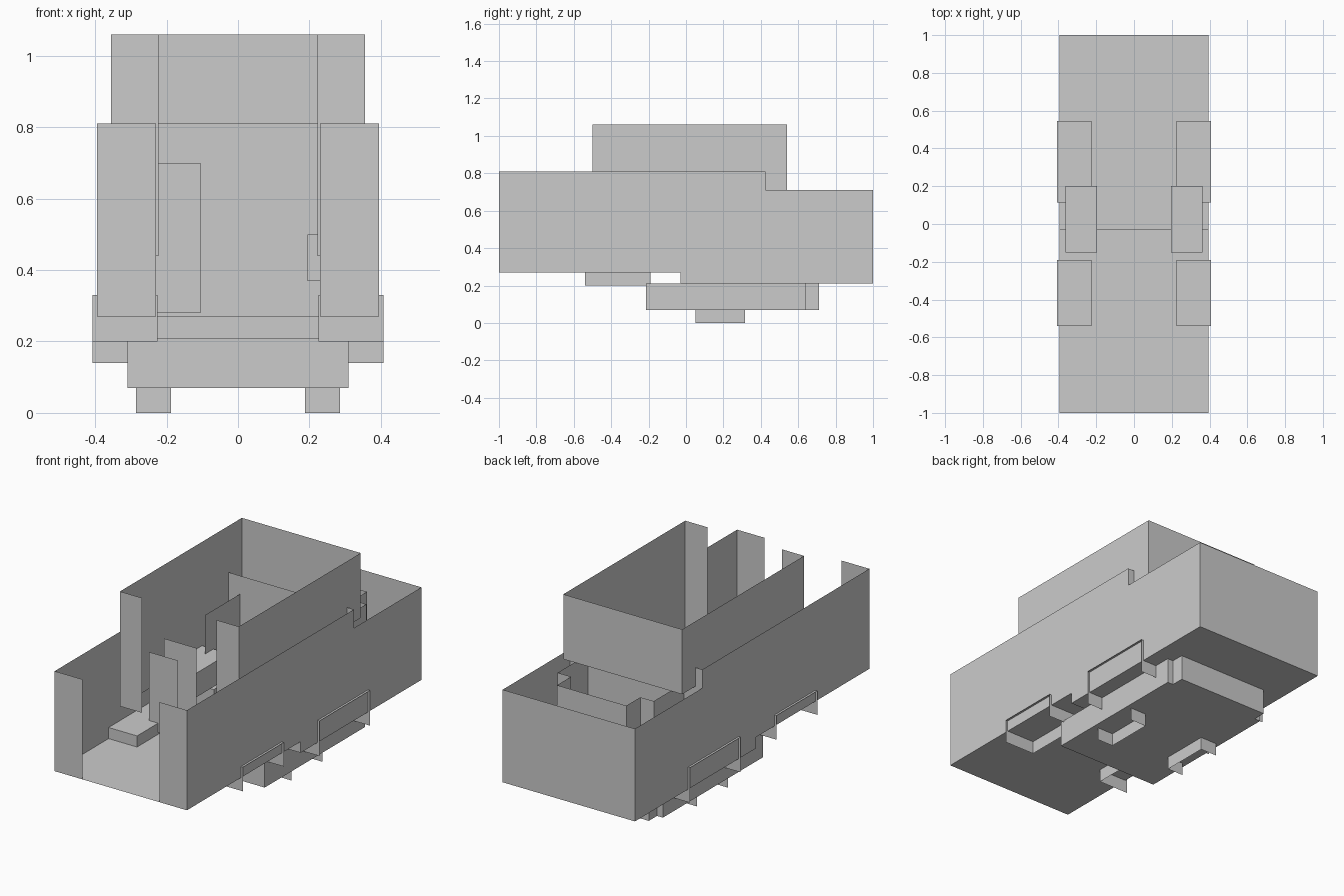
import bpy

if "Cube" in bpy.data.objects:
    bpy.data.objects.remove(bpy.data.objects["Cube"])


def build(name, polys, mirror=False):
    """Thin sheet object from polygons, optionally mirrored across x = 0."""
    verts, faces = [], []
    for poly in polys:
        for s in ((1, -1) if mirror else (1,)):
            pts = [(s * x, y, z) for x, y, z in poly]
            if s < 0:
                pts.reverse()
            faces.append(range(len(verts), len(verts) + len(pts)))
            verts += pts
    mesh = bpy.data.meshes.new(name)
    mesh.from_pydata(verts, [], [tuple(f) for f in faces])
    mesh.update()
    obj = bpy.data.objects.new(name, mesh)
    bpy.context.collection.objects.link(obj)
    return obj


def wall_x(x, y0, y1, z0, z1):
    return [(x, y0, z0), (x, y1, z0), (x, y1, z1), (x, y0, z1)]


def wall_y(y, x0, x1, z0, z1):
    return [(x0, y, z0), (x1, y, z0), (x1, y, z1), (x0, y, z1)]


def deck(z, x0, x1, y0, y1):
    return [(x0, y0, z), (x1, y0, z), (x1, y1, z), (x0, y1, z)]


def box(x0, x1, y0, y1, z0, z1):
    return [wall_x(x0, y0, y1, z0, z1)[::-1], wall_x(x1, y0, y1, z0, z1),
            wall_y(y0, x0, x1, z0, z1), wall_y(y1, x0, x1, z0, z1)[::-1],
            deck(z0, x0, x1, y0, y1)[::-1], deck(z1, x0, x1, y0, y1)]


def well(x0, x1, y0, y1, z0, z1):
    """Pocket open at the bottom and on the outer side."""
    return [wall_x(x0, y0, y1, z0, z1), wall_y(y0, x0, x1, z0, z1),
            wall_y(y1, x0, x1, z0, z1), deck(z1, x0, x1, y0, y1)]


# Main hull: stepped side walls, front panels either side of the opening, back
side = [(-1, .27), (-.03, .27), (-.03, .21), (1, .21),
        (1, .71), (.425, .71), (.425, .81), (-1, .81)]
build("hull_side", [[(.395, y, z) for y, z in side]], True)
build("hull_front", [wall_y(-1, .23, .395, .27, .81)], True)
build("hull_back", [wall_y(1, -.395, .395, .21, .71)[::-1]])

# Stepped floor
build("floor", [deck(.27, -.395, .395, -1, -.03),
                wall_y(-.03, -.395, .395, .21, .27),
                deck(.21, -.395, .395, -.03, 1)])

# Bulkhead under the raised enclosure
build("bulkhead", [wall_y(.425, -.395, .395, .21, .81)])

# Raised open-topped enclosure
upper = [(-.5, .44), (.425, .44), (.425, .71), (.54, .71), (.54, 1.06), (-.5, 1.06)]
build("upper_side", [[(.355, y, z) for y, z in upper]], True)
build("upper_front", [wall_y(-.5, .222, .355, .44, 1.06)], True)
build("upper_back", [wall_y(.54, -.355, .355, .71, 1.06)[::-1]])

# Stepped rear compartment inside the hull
build("rear_compartment_side", [wall_x(.287, .13, .685, .21, .71),
                                wall_y(.685, .207, .287, .21, .71),
                                wall_x(.207, .685, .805, .21, .71)], True)
build("rear_compartment_back", [wall_y(.805, -.207, .207, .21, .71)])

# Inner blocks and partitions
build("seat", box(.195, .362, -.15, .2, .37, .5), True)
build("front_partition", [wall_y(-.36, -.28, -.105, .28, .7)])
build("middle_partition", [wall_y(-.19, -.31, -.115, .28, .7)])

# Wheel wells poking slightly through the side walls
build("front_well", well(.225, .407, -.54, -.19, .2, .33), True)
build("rear_well", well(.225, .407, .115, .545, .14, .33), True)

# Lower body, narrowed at the back
outline = [(.31, -.215), (.31, .64), (.275, .64), (.275, .71)]
outline += [(-x, y) for x, y in reversed(outline)]
ring = list(zip(outline, outline[1:] + outline[:1]))
build("lower_body", [[(*a, .07), (*b, .07), (*b, .21), (*a, .21)] for a, b in ring]
      + [[(x, y, .07) for x, y in reversed(outline)]])

# Small open pockets under the lower body
build("bottom_pocket", well(.187, .285, .05, .315, 0, .07), True)
